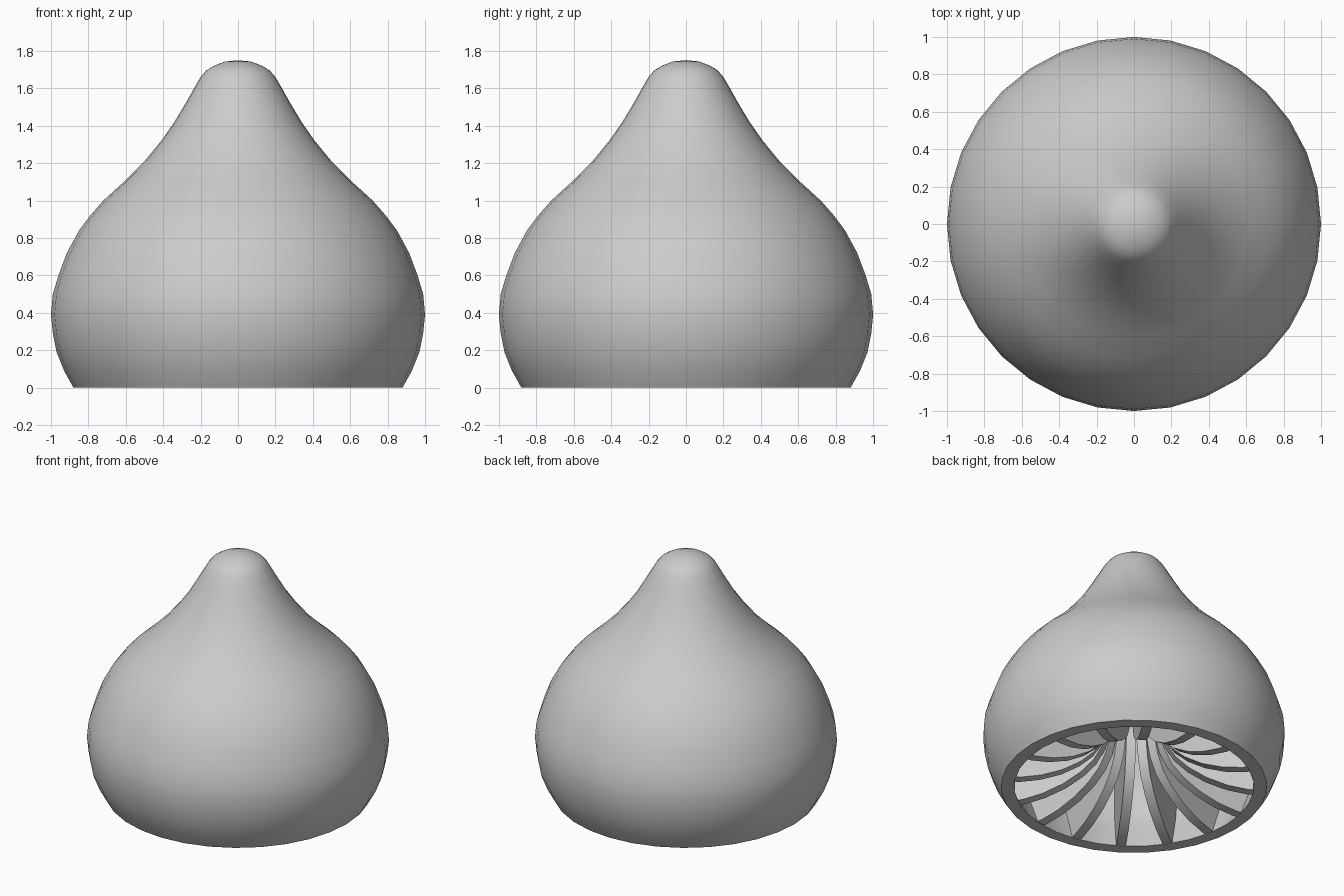
import bpy, bmesh, math
from mathutils import Matrix, Vector

cube = bpy.data.objects.get("Cube")
if cube:
    bpy.data.objects.remove(cube, do_unlink=True)

grey = bpy.data.materials.new("plain grey")
grey.use_nodes = True
COLOUR = (0.6, 0.6, 0.6, 1)
grey.diffuse_color = COLOUR
grey.node_tree.nodes["Principled BSDF"].inputs["Base Color"].default_value = COLOUR

WALL = 0.1
RIBS = 16
RIB_THICKNESS = 0.065

# Outer silhouette as (radius, height), from the base to the tip
OUTER = [(0.88, 0), (0.93, 0.09), (0.97, 0.19), (0.99, 0.29), (1.0, 0.39),
         (0.99, 0.5), (0.96, 0.6), (0.915, 0.72), (0.85, 0.84), (0.79, 0.92),
         (0.72, 1.0), (0.61, 1.1), (0.5, 1.21), (0.41, 1.32), (0.34, 1.42),
         (0.28, 1.52), (0.235, 1.6), (0.2, 1.66), (0.17, 1.695),
         (0.13, 1.72), (0.07, 1.743), (0, 1.75)]


def inset_profile(points, depth):
    """Offset the side of a silhouette inward, keeping the base level."""
    inner = []
    for i, (r, z) in enumerate(points[:-5]):
        a, b = Vector(points[max(i - 1, 0)]), Vector(points[i + 1])
        t = (b - a).normalized()
        inner.append((r - t.y * depth, max(z + t.x * depth, 0) if i else 0))
    return inner


def add_object(name, bm):
    bmesh.ops.recalc_face_normals(bm, faces=bm.faces)
    mesh = bpy.data.meshes.new(name)
    bm.to_mesh(mesh)
    bm.free()
    obj = bpy.data.objects.new(name, mesh)
    mesh.materials.append(grey)
    bpy.context.collection.objects.link(obj)
    bpy.ops.object.select_all(action="DESELECT")
    obj.select_set(True)
    bpy.context.view_layer.objects.active = obj
    bpy.ops.object.shade_smooth_by_angle(angle=math.radians(35))
    return obj


# Hollow drop-shaped shell with a flat rim
inner = inset_profile(OUTER, WALL)
section = OUTER[::-1] + inner + [(0, inner[-1][1] + 0.06)]
bm = bmesh.new()
verts = [bm.verts.new((r, 0, z)) for r, z in section]
edges = [bm.edges.new(pair) for pair in zip(verts, verts[1:])]
bmesh.ops.spin(bm, geom=verts + edges, cent=(0, 0, 0), axis=(0, 0, 1),
               angle=math.tau, steps=32, use_merge=True)
bmesh.ops.remove_doubles(bm, verts=bm.verts, dist=0.0005)
add_object("hollow_shell", bm)

# Radial stiffening ribs, with a flared lower edge around a central bore
flare = [(0.16, 1.3), (0.16, 0.6), (0.175, 0.45), (0.21, 0.33), (0.27, 0.23),
         (0.36, 0.15), (0.48, 0.08), (0.62, 0.03), (0.76, 0.005)]
outer_edge = [(r + 0.02, z) for r, z in inner if 0.005 < z < 1.3]
bm = bmesh.new()
for k in range(RIBS):
    turn = Matrix.Rotation((k + 0.5) * math.tau / RIBS, 4, "Z")
    shift = Vector((0, -RIB_THICKNESS / 2, 0))
    face = bm.faces.new([bm.verts.new(turn @ (Vector((r, 0, z)) + shift))
                         for r, z in flare + [(0.8, 0.005)] + outer_edge])
    side = bmesh.ops.extrude_face_region(bm, geom=[face], use_keep_orig=True)
    moved = [v for v in side["geom"] if isinstance(v, bmesh.types.BMVert)]
    bmesh.ops.translate(bm, verts=moved, vec=turn @ Vector((0, RIB_THICKNESS, 0)))
add_object("inner_ribs", bm)
